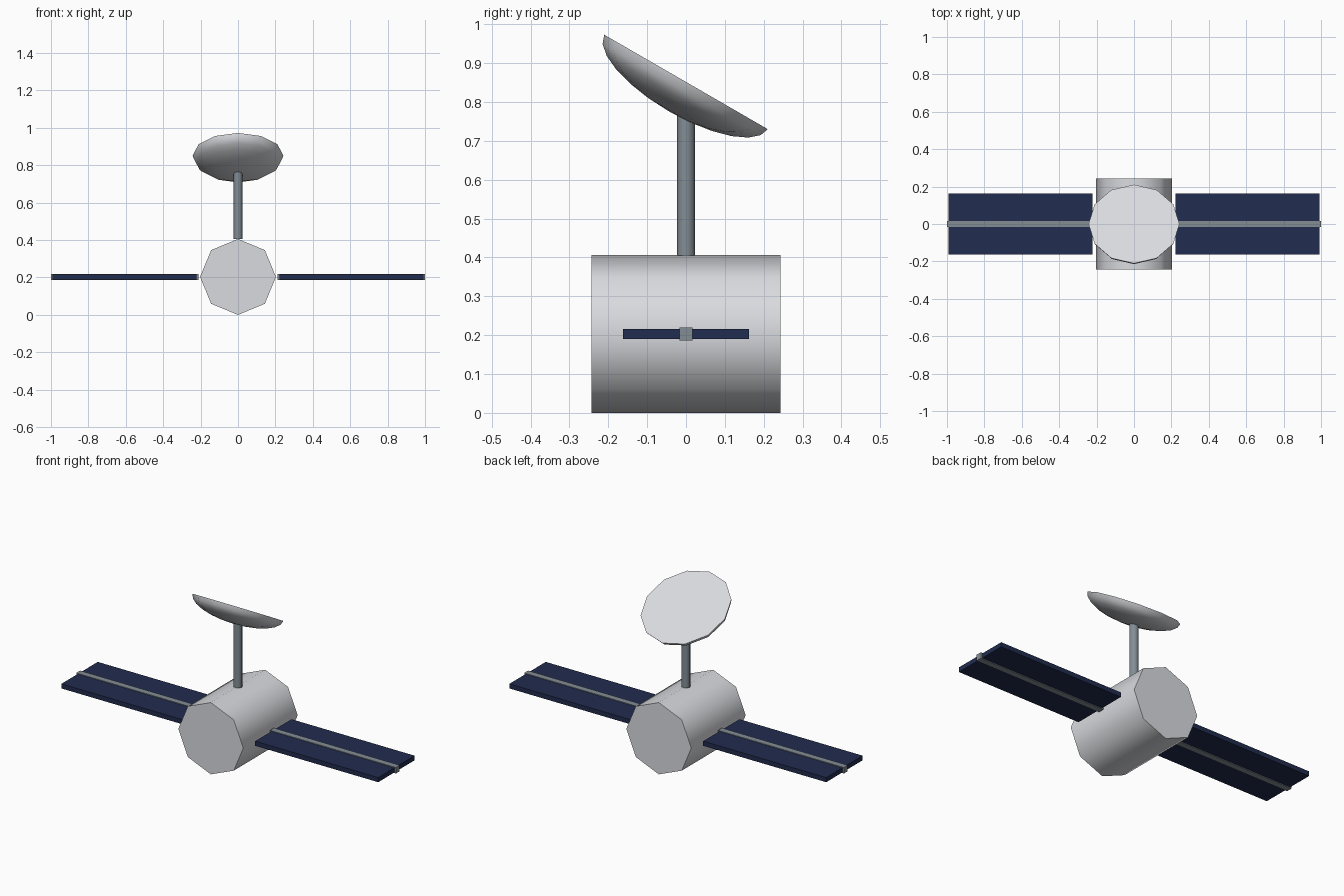
import bpy, bmesh, math
from mathutils import Matrix

if "Cube" in bpy.data.objects:
    bpy.data.objects.remove(bpy.data.objects["Cube"])


def material(name, rgb):
    m = bpy.data.materials.new(name)
    m.use_nodes = True
    m.diffuse_color = (*rgb, 1)
    m.node_tree.nodes["Principled BSDF"].inputs["Base Color"].default_value = (*rgb, 1)
    return m


HULL = material("light hull grey", (0.70, 0.71, 0.74))
METAL = material("strut grey", (0.23, 0.27, 0.30))
CELLS = material("solar cell navy", (0.015, 0.025, 0.077))
AXIS_Z = 0.203


def finish(bm, name, mat, matrix, smooth_angle=None):
    bmesh.ops.recalc_face_normals(bm, faces=bm.faces)
    mesh = bpy.data.meshes.new(name)
    bm.to_mesh(mesh)
    bm.free()
    mesh.materials.append(mat)
    obj = bpy.data.objects.new(name, mesh)
    obj.matrix_world = matrix
    bpy.context.collection.objects.link(obj)
    if smooth_angle:
        bpy.ops.object.select_all(action='DESELECT')
        obj.select_set(True)
        bpy.context.view_layer.objects.active = obj
        bpy.ops.object.shade_smooth_by_angle(angle=math.radians(smooth_angle))
    return obj


def box(name, mat, center, size):
    bm = bmesh.new()
    bmesh.ops.create_cube(bm, size=1)
    bmesh.ops.scale(bm, vec=size, verts=bm.verts)
    return finish(bm, name, mat, Matrix.Translation(center))


def cylinder(name, mat, radius, length, sides, matrix):
    bm = bmesh.new()
    bmesh.ops.create_cone(bm, cap_ends=True, segments=sides, radius1=radius,
                          radius2=radius, depth=length)
    return finish(bm, name, mat, matrix, 60)


# Eight-sided hull lying along y
cylinder("body", HULL, AXIS_Z, 0.486, 8,
         Matrix.Translation((0, 0, AXIS_Z)) @ Matrix.Rotation(math.pi / 2, 4, 'X'))

# Mast from the hull ridge into the dish
mast_bottom, mast_top = 0.405, 0.80
cylinder("mast", METAL, 0.0235, mast_top - mast_bottom, 8,
         Matrix.Translation((0, 0, (mast_bottom + mast_top) / 2)))

# Dish: lower half of a flattened sphere, closed by a flat face and tilted back
bm = bmesh.new()
bmesh.ops.create_uvsphere(bm, u_segments=12, v_segments=12, radius=0.243)
bmesh.ops.delete(bm, geom=[v for v in bm.verts if v.co.z > 0.001], context='VERTS')
bmesh.ops.contextual_create(bm, geom=[e for e in bm.edges if e.is_boundary])
bmesh.ops.scale(bm, vec=(1, 1, 0.36), verts=bm.verts)
finish(bm, "dish", HULL,
       Matrix.Translation((0, 0, 0.8515)) @ Matrix.Rotation(math.radians(-30), 4, 'X'), 50)

# Solar wings, each with a square spar along its middle
for side, sign in (("left", 1), ("right", -1)):
    center = (sign * 0.606, 0, AXIS_Z)
    box(side + "_solar_panel", CELLS, center, (0.77, 0.325, 0.026))
    box(side + "_panel_spar", METAL, center, (0.788, 0.034, 0.034))
